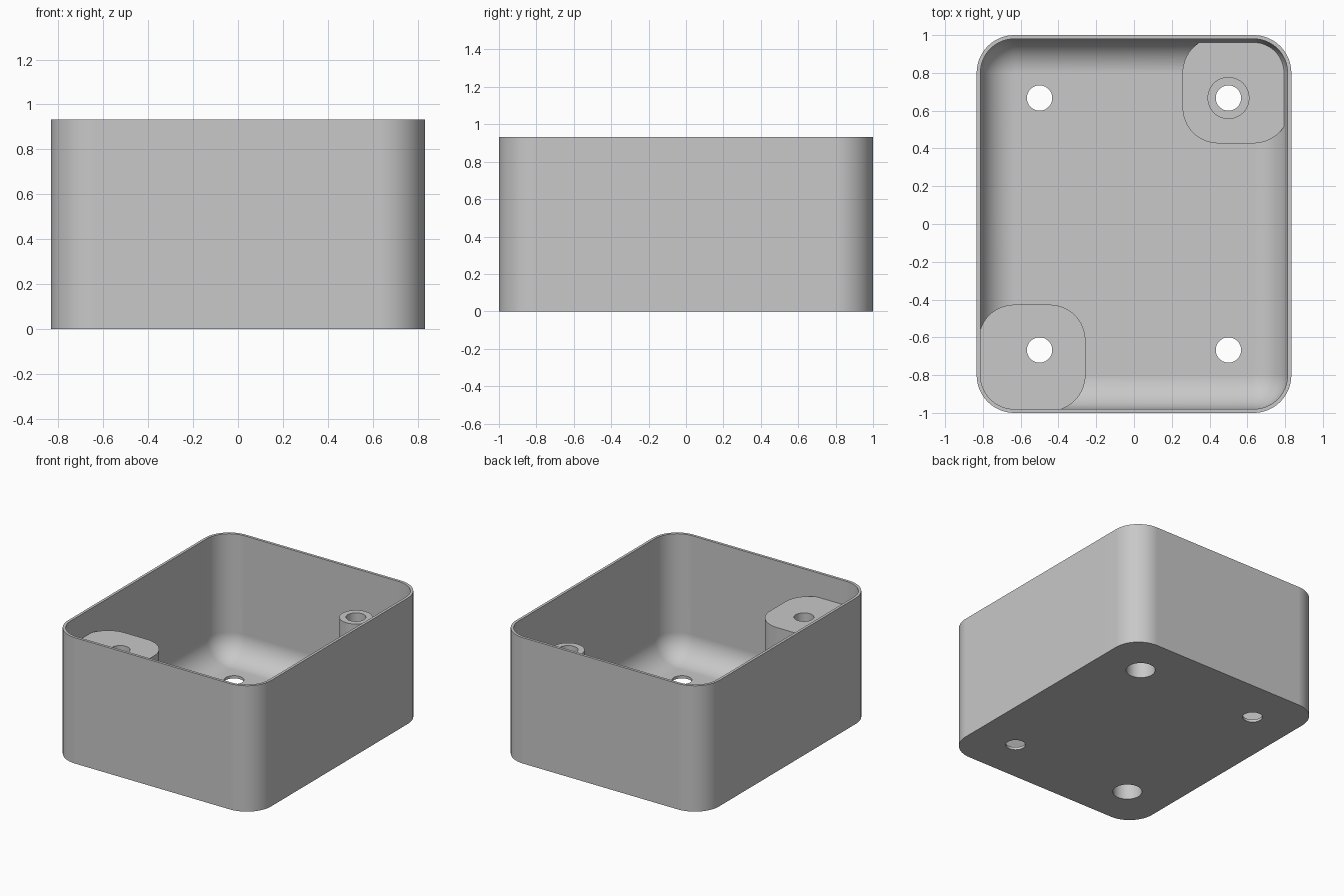
import bpy
import bmesh
from math import sin, cos, pi, radians

if "Cube" in bpy.data.objects:
    bpy.data.objects.remove(bpy.data.objects["Cube"], do_unlink=True)

HX, HY, H = 0.833, 1.0, 0.933      # half width, half depth, height
WALL, R = 0.02, 0.2                # wall thickness, corner radius
SEG = 16                           # segments per quarter turn
HOLE_X, HOLE_Y = 0.5, 0.667
BOSS_TOP, PAD_TOP = 0.753, 0.12

grey = bpy.data.materials.new("grey_plastic")
grey.use_nodes = True
grey.diffuse_color = (0.58, 0.58, 0.58, 1)
grey.node_tree.nodes["Principled BSDF"].inputs["Base Color"].default_value = (0.58, 0.58, 0.58, 1)


def rounded_rect(x0, x1, y0, y1, r):
    """Outline points, counter-clockwise from the right side."""
    centres = [(x1 - r, y1 - r), (x0 + r, y1 - r), (x0 + r, y0 + r), (x1 - r, y0 + r)]
    return [(cx + r * cos((q + i / SEG) * pi / 2), cy + r * sin((q + i / SEG) * pi / 2))
            for q, (cx, cy) in enumerate(centres) for i in range(SEG + 1)]


def loft(name, rings):
    """Skin a stack of (outline, z) rings and cap both ends."""
    bm = bmesh.new()
    loops = [[bm.verts.new((x, y, z)) for x, y in outline] for outline, z in rings]
    n = len(loops[0])
    for a, b in zip(loops, loops[1:]):
        for i in range(n):
            j = (i + 1) % n
            bm.faces.new((a[i], a[j], b[j], b[i]))
    bm.faces.new(loops[0][::-1])
    bm.faces.new(loops[-1])
    bmesh.ops.remove_doubles(bm, verts=bm.verts, dist=0.0001)
    bmesh.ops.recalc_face_normals(bm, faces=bm.faces)
    mesh = bpy.data.meshes.new(name)
    bm.to_mesh(mesh)
    bm.free()
    mesh.materials.append(grey)
    obj = bpy.data.objects.new(name, mesh)
    bpy.context.collection.objects.link(obj)
    return obj


def cylinder(name, x, y, r, z0, z1):
    outline = rounded_rect(x - r, x + r, y - r, y + r, r)
    return loft(name, [(outline, z0), (outline, z1)])


def combine(target, tool, operation):
    """Apply a boolean and discard the tool."""
    bpy.context.view_layer.objects.active = target
    mod = target.modifiers.new(operation, 'BOOLEAN')
    mod.operation, mod.solver, mod.object = operation, 'EXACT', tool
    bpy.ops.object.modifier_apply(modifier=mod.name)
    bpy.data.objects.remove(tool, do_unlink=True)


def box_ring(inset, z):
    return rounded_rect(-HX + inset, HX - inset, -HY + inset, HY - inset, R - inset), z


# Thin shell whose cavity rounds into the floor
rings = [box_ring(0, 0), box_ring(0, H)]
fillet = R - WALL
rings.append(box_ring(WALL, H))
for i in range(SEG + 1):
    a = i / SEG * pi / 2
    rings.append(box_ring(R - fillet * cos(a), R - fillet * sin(a)))
box = loft("open_box", rings)

# Corner bosses: a full-height block and a low pad, buried slightly in the walls
bury = WALL / 2
for name, side, top in (("tall_corner_block", -1, BOSS_TOP), ("low_corner_pad", 1, PAD_TOP)):
    xs = sorted((side * 0.257, side * (HX - bury)))
    ys = sorted((side * 0.427, side * (HY - bury)))
    outline = rounded_rect(*xs, *ys, R - bury)
    combine(box, loft(name, [(outline, bury), (outline, top)]), 'UNION')

# Slim screw post on the low pad
combine(box, cylinder("screw_post", HOLE_X, HOLE_Y, 0.111, bury, BOSS_TOP), 'UNION')

# Four through holes, with wide recesses from below under the two bosses
for sx in (-1, 1):
    for sy in (-1, 1):
        x, y = sx * HOLE_X, sy * HOLE_Y
        combine(box, cylinder("screw_hole", x, y, 0.067, -0.1, 1.0), 'DIFFERENCE')
        if sx == sy:
            combine(box, cylinder("screw_recess", x, y, 0.1, -0.1, 0.69), 'DIFFERENCE')

# Smooth curves, crisp edges
bpy.ops.object.select_all(action='DESELECT')
box.select_set(True)
bpy.context.view_layer.objects.active = box
bpy.ops.object.shade_smooth_by_angle(angle=radians(30))
weighted = box.modifiers.new("even_shading", 'WEIGHTED_NORMAL')
weighted.keep_sharp = True
